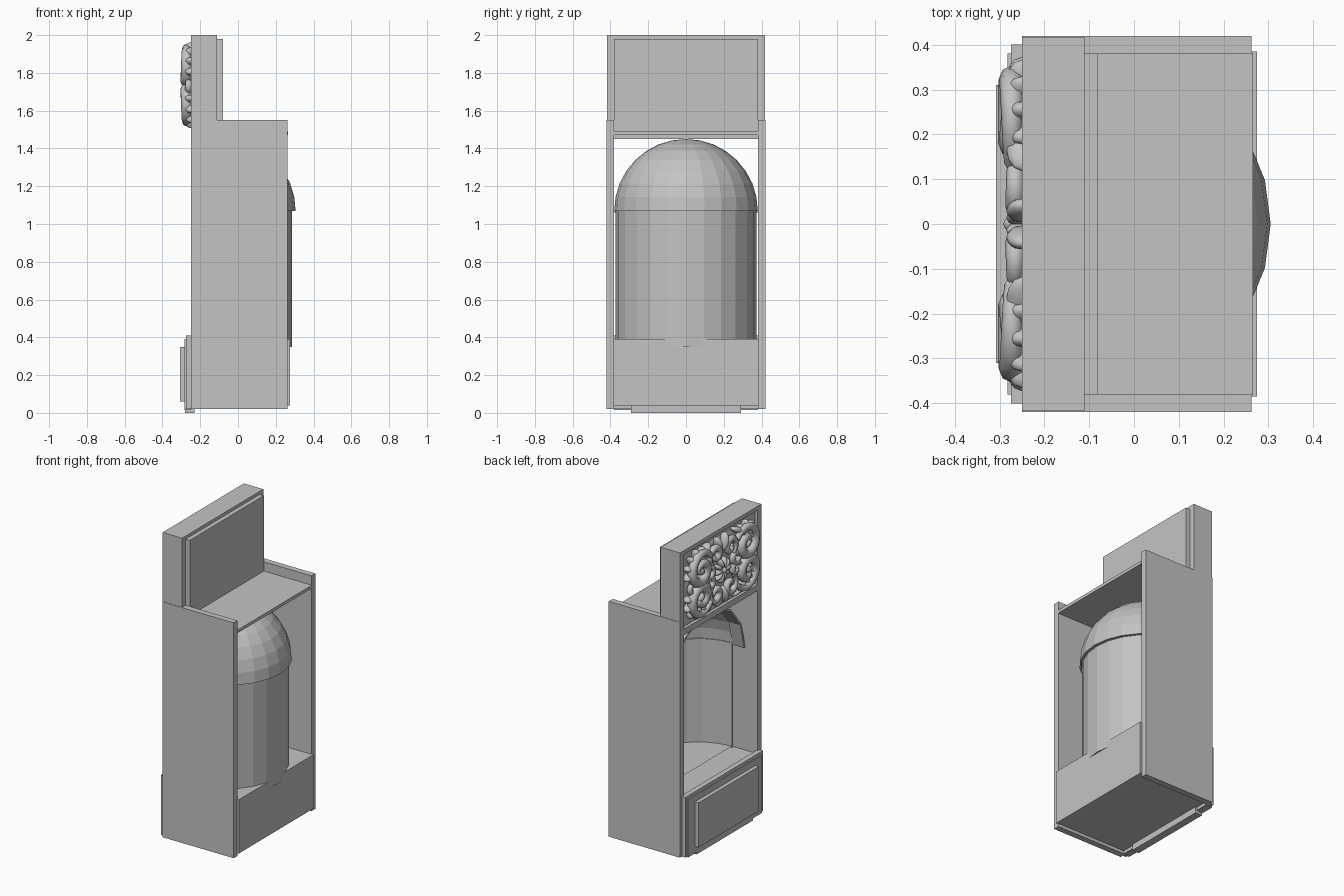
import bpy, bmesh, math
from mathutils import Matrix, Vector

if "Cube" in bpy.data.objects:
    bpy.data.objects.remove(bpy.data.objects["Cube"])

grey = bpy.data.materials.new("plaster_grey")
grey.diffuse_color = (0.55, 0.55, 0.55, 1)
grey.use_nodes = True
grey.node_tree.nodes["Principled BSDF"].inputs["Base Color"].default_value = grey.diffuse_color


def add_object(name, bm, smooth=False):
    me = bpy.data.meshes.new(name)
    bmesh.ops.recalc_face_normals(bm, faces=bm.faces)
    for f in bm.faces:
        f.smooth = smooth
    bm.to_mesh(me)
    bm.free()
    me.materials.append(grey)
    ob = bpy.data.objects.new(name, me)
    bpy.context.collection.objects.link(ob)
    return ob


def box(name, x0, x1, y0, y1, z0, z1):
    bm = bmesh.new()
    m = Matrix.Translation(((x0 + x1) / 2, (y0 + y1) / 2, (z0 + z1) / 2))
    m = m @ Matrix.Diagonal((x1 - x0, y1 - y0, z1 - z0, 1))
    bmesh.ops.create_cube(bm, size=1, matrix=m)
    return add_object(name, bm)


def grid_shell(name, rows, thickness):
    """Skin rows of points, then thicken inwards."""
    bm = bmesh.new()
    vs = [[bm.verts.new(p) for p in row] for row in rows]
    for a, b in zip(vs, vs[1:]):
        for i in range(len(a) - 1):
            bm.faces.new((a[i], a[i + 1], b[i + 1], b[i]))
    bmesh.ops.remove_doubles(bm, verts=bm.verts, dist=1e-4)
    ob = add_object(name, bm)
    # make sure the surface normals point outwards before thickening
    me = ob.data
    axis = Vector((-0.075, 0, 1.07))
    f = me.polygons[len(me.polygons) // 2]
    if f.normal.dot(f.center - axis) < 0:
        me.flip_normals()
    mod = ob.modifiers.new("thickness", 'SOLIDIFY')
    mod.thickness = thickness
    mod.offset = -1
    return ob


# Cabinet: side walls, low body, shelf
for s, side in ((1, "left"), (-1, "right")):
    box("side_wall_" + side, -0.25, 0.262, min(s * .38, s * .42), max(s * .38, s * .42), 0.02, 1.55)
box("lower_body", -0.25, 0.275, -0.385, 0.385, 0.04, 0.39)
box("top_shelf", -0.12, 0.265, -0.38, 0.38, 1.47, 1.49)

# Pedestal front: back plate, block, raised panel, foot
box("pedestal_plate", -0.275, -0.24, -0.40, 0.40, 0.02, 0.41)
box("pedestal_block", -0.282, -0.25, -0.38, 0.38, 0.015, 0.39)
box("pedestal_raised_panel", -0.308, -0.28, -0.31, 0.31, 0.06, 0.35)
box("foot_strip", -0.28, -0.23, -0.29, 0.29, 0.0, 0.04)

# Header: core, frame around a recess, panel on the other face
box("header_core", -0.23, -0.11, -0.38, 0.38, 1.45, 1.98)
box("header_top_rail", -0.25, -0.11, -0.417, 0.417, 1.975, 2.0)
box("header_bottom_rail", -0.25, -0.22, -0.38, 0.38, 1.45, 1.49)
for s, side in ((1, "left"), (-1, "right")):
    box("header_stile_" + side, -0.25, -0.11, min(s * .38, s * .417), max(s * .38, s * .417), 1.55, 1.98)
box("header_rear_panel", -0.11, -0.08, -0.38, 0.38, 1.49, 1.98)

# Niche: half cylinder and quarter dome, faceted
CX, SEG = -0.075, 12
angs = [-math.pi / 2 + math.pi * i / SEG for i in range(SEG + 1)]
grid_shell("niche_wall", [[(CX + .36 * math.cos(a), .372 * math.sin(a), z) for a in angs]
                          for z in (0.35, 1.07)], 0.008)
dome = []
for j in range(9):
    t = math.pi / 2 * j / 8
    r, z = .38 * math.cos(t), 1.07 + .38 * math.sin(t)
    dome.append([(CX + r * math.cos(a), r * math.sin(a), z) for a in angs])
grid_shell("niche_dome", dome, 0.012)

# Arch band in front of the dome
arch = [[(x, .38 * math.cos(math.pi * i / 7), 1.06 + .38 * math.sin(math.pi * i / 7))
         for i in range(8)] for x in (-0.16, CX)]
grid_shell("arch_band", arch, 0.012)

# Semicircular niche floor
bm = bmesh.new()
bm.faces.new([bm.verts.new((CX + .36 * math.cos(a), .37 * math.sin(a), 0.398)) for a in angs])
add_object("niche_floor", bm)


# Carved ornament: tapered scrolls
def scroll_points(cy, cz, r0, r1, start, turns, n=28):
    pts = []
    for i in range(n + 1):
        t = i / n
        a = start + turns * 2 * math.pi * t
        r = r0 + (r1 - r0) * t
        pts.append((cy + r * math.cos(a), cz + r * math.sin(a), math.sin(math.pi * (.12 + .78 * t)) ** .6))
    return pts


def scroll_object(name, paths):
    cu = bpy.data.curves.new(name, 'CURVE')
    cu.dimensions = '3D'
    cu.bevel_depth = 1.0
    cu.bevel_resolution = 2
    cu.use_fill_caps = True
    for pts, thick, x in paths:
        for s in (1, -1):
            sp = cu.splines.new('POLY')
            sp.points.add(len(pts) - 1)
            for p, (y, z, r) in zip(sp.points, pts):
                p.co = (x, s * y, z, 1)
                p.radius = thick * r
    tmp = bpy.data.objects.new(name + "_curve", cu)
    bpy.context.collection.objects.link(tmp)
    dg = bpy.context.evaluated_depsgraph_get()
    me = bpy.data.meshes.new_from_object(tmp.evaluated_get(dg))
    bpy.data.objects.remove(tmp)
    me.materials.clear()
    me.materials.append(grey)
    for f in me.polygons:
        f.use_smooth = True
    me.name = name
    bpy.context.collection.objects.link(bpy.data.objects.new(name, me))


MID = 1.735
paths = []
for v in (1, -1):
    def flip(pts):
        return [(y, MID + v * (z - MID), r) for y, z, r in pts]
    # large corner scroll, inner curl, small side curl
    paths.append((flip(scroll_points(.235, 1.825, .115, .025, math.radians(150), -1.4)), .032, -.272))
    paths.append((flip(scroll_points(.075, 1.86, .065, .015, math.radians(-60), 1.2)), .022, -.265))
    paths.append((flip(scroll_points(.13, 1.775, .05, .012, math.radians(20), -1.1)), .018, -.265))
paths.append((scroll_points(.31, MID, .045, .012, math.radians(90), 1.2), .018, -.262))
scroll_object("ornament_scrolls", paths)

# Carved ornament: leaves around the scrolls and central rosette
bm = bmesh.new()


def leaf(y, z, deg, length, width, x=-.25, depth=.035):
    for s in (1, -1):
        m = (Matrix.Translation((x, s * y, z))
             @ Matrix.Rotation(math.radians(deg if s > 0 else 180 - deg), 4, 'X')
             @ Matrix.Diagonal((depth, length / 2, width / 2, 1)))
        bmesh.ops.create_uvsphere(bm, u_segments=12, v_segments=8, radius=1, matrix=m)


for v in (1, -1):
    for deg in (-10, 20, 50, 80, 110):          # leaves fanning out at the corners
        a = math.radians(deg)
        leaf(.235 + .09 * math.cos(a), MID + v * (.09 + .09 * math.sin(a)), v * deg, .10, .045)
    leaf(.03, MID + v * .17, v * 75, .12, .045)
    leaf(.24, MID + v * .085, v * 35, .07, .05, -.262)
    leaf(.17, MID + v * .19, v * 150, .12, .04)
    leaf(.20, MID + v * .03, v * 20, .12, .03)
for k in range(5):                               # rosette
    a = math.radians(-72 + 36 * k)
    leaf(.045 * math.cos(a), MID + .045 * math.sin(a), math.degrees(a), .075, .03, -.255, .03)
leaf(0, MID, 0, .04, .04, -.262, .03)
add_object("ornament_leaves", bm, True)

# Low cushion behind the carving
bm = bmesh.new()
bmesh.ops.create_uvsphere(bm, u_segments=24, v_segments=12, radius=1,
                          matrix=Matrix.Translation((-.225, 0, MID)) @ Matrix.Diagonal((.025, .35, .215, 1)))
add_object("ornament_cushion", bm, True)
